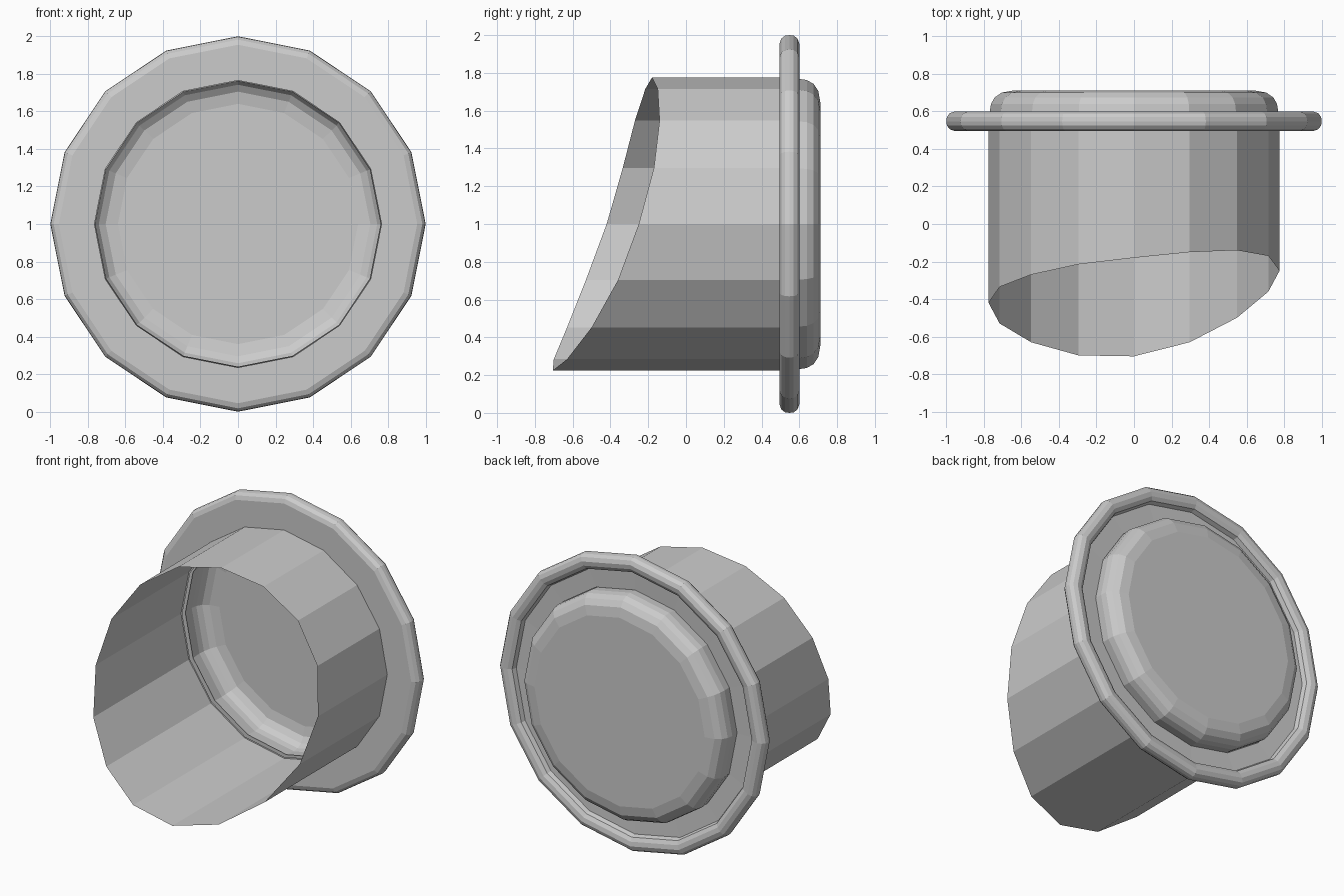
import bpy, bmesh
from math import sin, cos, pi

cube = bpy.data.objects.get("Cube")
if cube:
    bpy.data.objects.remove(cube)

SIDES = 16

grey = bpy.data.materials.new("plain grey")
grey.use_nodes = True
grey.diffuse_color = (0.6, 0.6, 0.6, 1)
shader = next(n for n in grey.node_tree.nodes if n.type == 'BSDF_PRINCIPLED')
shader.inputs["Base Color"].default_value = (0.6, 0.6, 0.6, 1)


def ring(bm, radius, depth):
    """Ring of vertices around the y axis; depth maps a side index to y."""
    verts = []
    for i in range(SIDES):
        a = 2 * pi * i / SIDES
        verts.append(bm.verts.new((radius * cos(a), depth(i), 1 + radius * sin(a))))
    return verts


def bridge(bm, a, b):
    for i in range(SIDES):
        j = (i + 1) % SIDES
        bm.faces.new((a[i], a[j], b[j], b[i]))


def finish(bm, name):
    mesh = bpy.data.meshes.new(name)
    bm.to_mesh(mesh)
    bm.free()
    mesh.materials.append(grey)
    obj = bpy.data.objects.new(name, mesh)
    bpy.context.collection.objects.link(obj)
    return obj


def lathe(name, profile, centre=None):
    """Revolve (radius, y) points around the y axis, with an optional closing fan."""
    bm = bmesh.new()
    rings = [ring(bm, r, lambda i, y=y: y) for r, y in profile]
    for a, b in zip(rings, rings[1:]):
        bridge(bm, a, b)
    if centre is not None:
        tip = bm.verts.new((0, centre, 1))
        last = rings[-1]
        for i in range(SIDES):
            bm.faces.new((last[i], last[(i + 1) % SIDES], tip))
    return finish(bm, name)


# Flange with a rounded rim and a recessed back
lathe("flange", [(0.765, 0.495), (0.955, 0.495), (0.982, 0.505), (0.997, 0.525),
                 (1.0, 0.547), (0.997, 0.57), (0.982, 0.59), (0.955, 0.6),
                 (0.925, 0.595), (0.9, 0.58), (0.89, 0.55), (0.765, 0.545)])

# Shallow domed lens cover behind the flange
lathe("lens", [(0.76, 0.52), (0.768, 0.6), (0.762, 0.64), (0.742, 0.675),
               (0.705, 0.7), (0.64, 0.712)], centre=0.712)

# Visor tube with a slanted front lip, longest at the lower right
lip = [-0.25, -0.17, -0.14, -0.15, -0.18, -0.215, -0.27, -0.335,
       -0.42, -0.53, -0.63, -0.7, -0.705, -0.63, -0.5, -0.36]
bm = bmesh.new()
front = ring(bm, 0.775, lambda i: lip[i])
back = ring(bm, 0.775, lambda i: 0.5)
bridge(bm, front, back)
finish(bm, "visor")
